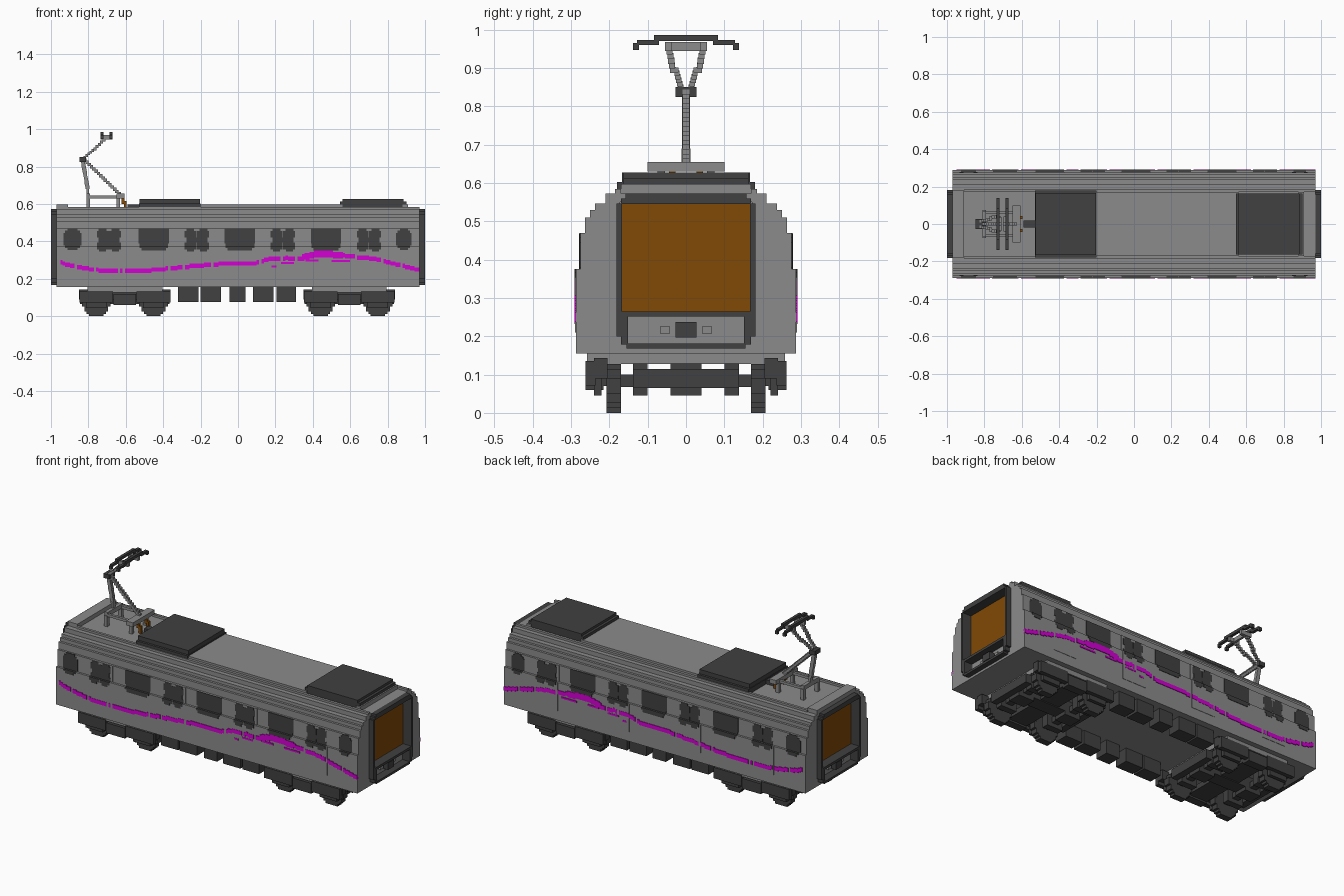
import bpy, bmesh, math

V = 0.0128  # block size used for all stepped shapes


def material(name, rgb):
    m = bpy.data.materials.new(name)
    m.diffuse_color = (*rgb, 1)
    return m


GREY = material("body_grey", (0.26, 0.26, 0.26))
DARK = material("dark_grey", (0.052, 0.052, 0.052))
BROWN = material("door_brown", (0.22, 0.068, 0.002))
PINK = material("stripe_magenta", (0.66, 0.0, 0.66))


def mesh_object(name, bm, mat):
    bmesh.ops.recalc_face_normals(bm, faces=bm.faces)
    me = bpy.data.meshes.new(name)
    bm.to_mesh(me)
    bm.free()
    me.materials.append(mat)
    ob = bpy.data.objects.new(name, me)
    bpy.context.collection.objects.link(ob)
    return ob


def blocks(name, boxes, mat, mirror_x=False, mirror_y=False):
    """One object from boxes (x0, x1, y0, y1, z0, z1), optionally mirrored."""
    bm = bmesh.new()
    for x0, x1, y0, y1, z0, z1 in boxes:
        for sx in ((1, -1) if mirror_x else (1,)):
            for sy in ((1, -1) if mirror_y else (1,)):
                g = bmesh.ops.create_cube(bm, size=1)
                for v in g["verts"]:
                    v.co.x = sx * (x1 if v.co.x > 0 else x0)
                    v.co.y = sy * (y1 if v.co.y > 0 else y0)
                    v.co.z = z1 if v.co.z > 0 else z0
    return mesh_object(name, bm, mat)


def stair(a, b, h):
    """Small cubes of half size h stepping along a line from a to b."""
    n = max(1, math.ceil(max(abs(q - p) for p, q in zip(a, b)) / V))
    out = []
    for i in range(n + 1):
        x, y, z = (p + (q - p) * i / n for p, q in zip(a, b))
        out.append((x - h, x + h, y - h, y + h, z - h, z + h))
    return out


# --- Body shell: stepped cross-section run along x
STEPS = [(0.2875, 0.375), (0.2755, 0.47), (0.264, 0.51), (0.251, 0.53),
         (0.238, 0.547), (0.21, 0.573)]
half = [(STEPS[0][0], 0.155)]
for i, (w, z) in enumerate(STEPS):
    half.append((w, z))
    if i + 1 < len(STEPS):
        half.append((STEPS[i + 1][0], z))
outline = half + [(-y, z) for y, z in reversed(half)]
bm = bmesh.new()
face = bm.faces.new([bm.verts.new((-0.97, y, z)) for y, z in outline])
ext = bmesh.ops.extrude_face_region(bm, geom=[face])
bmesh.ops.translate(bm, vec=(1.94, 0, 0),
                    verts=[v for v in ext["geom"] if isinstance(v, bmesh.types.BMVert)])
shell = mesh_object("body_shell", bm, GREY)

# Recesses in both ends for the gangway door and the coupler
cutter = blocks("end_recess_cutter", [(0.938, 1.1, -0.172, 0.172, 0.26, 0.55),
                                      (0.952, 1.1, -0.152, 0.152, 0.18, 0.252)], GREY, True)
cutter.hide_render = True
cutter.hide_viewport = True
cut = shell.modifiers.new("end_recess", "BOOLEAN")
cut.operation = "DIFFERENCE"
cut.solver = "EXACT"
cut.object = cutter

# Raised roof panels and end rims
blocks("roof_panel", [(-0.2, 0.56, -0.17, 0.17, 0.57, 0.597),
                      (0.88, 0.908, -0.17, 0.17, 0.57, 0.597),
                      (-0.97, -0.908, -0.18, 0.18, 0.57, 0.597)], GREY)
blocks("roof_rail", [(-0.91, 0.97, 0.17, 0.185, 0.57, 0.585)], GREY, mirror_y=True)

# Roof air conditioners
blocks("air_conditioner", [(-0.53, -0.2, -0.18, 0.18, 0.573, 0.602),
                           (-0.527, -0.203, -0.167, 0.167, 0.602, 0.627),
                           (0.545, 0.9, -0.163, 0.163, 0.58, 0.613),
                           (0.56, 0.885, -0.163, 0.163, 0.613, 0.627)], DARK)


# --- Side details, plates that follow the stepped wall
def wall(x0, x1, z0, z1, t):
    out = []
    for lo, hi, w in ((0.155, 0.375, 0.2875), (0.375, 0.47, 0.2755)):
        a, b = max(z0, lo), min(z1, hi)
        if b > a:
            # The lower plate also covers the ledge where the wall steps in
            lift = t / 4 if b == 0.375 else 0
            out.append((x0, x1, w - 0.0125, w + t, a, b + lift))
    return out


doors, panes = [], []
for c in (-0.69, -0.22, 0.24, 0.70):
    doors += wall(c - 0.077, c + 0.077, 0.21, 0.47, 0.002)
    # Paired door windows with notched outlines
    for s in (-1, 1):
        for z0, z1, i, o in ((0.345, 0.358, 0.016, 0.054), (0.358, 0.395, 0.001, 0.065),
                             (0.395, 0.42, -0.001, 0.056), (0.42, 0.456, 0.001, 0.065),
                             (0.456, 0.468, 0.014, 0.056)):
            x = sorted((c + s * i, c + s * o))
            panes += wall(x[0], x[1], z0, z1, 0.0035)
# Saloon windows between the doors
for c in (-0.45, 0.01, 0.47):
    for z0, z1, w in ((0.35, 0.364, 0.066), (0.364, 0.388, 0.077),
                      (0.388, 0.47, 0.081)):
        panes += wall(c - w, c + w, z0, z1, 0.0028)
# Rounded end windows
for c, w in ((-0.885, 0.047), (0.887, 0.041)):
    for z0, z1, d in ((0.354, 0.366, 0.02), (0.366, 0.378, 0.008), (0.378, 0.446, 0),
                      (0.446, 0.458, 0.008), (0.458, 0.47, 0.02)):
        panes += wall(c - w + d, c + w - d, z0, z1, 0.0028)
blocks("side_door", doors, GREY, mirror_y=True)
blocks("side_window", panes, DARK, mirror_y=True)

# Wavy painted stripe, sampled column by column with small breaks
PATH = [(-0.95, 0.287), (-0.9, 0.268), (-0.8, 0.252), (-0.7, 0.24), (-0.5, 0.243),
        (-0.3, 0.262), (-0.1, 0.28), (0.1, 0.285), (0.16, 0.305), (0.25, 0.311),
        (0.31, 0.303), (0.38, 0.327), (0.45, 0.334), (0.55, 0.325), (0.7, 0.31),
        (0.8, 0.288), (0.9, 0.262), (0.965, 0.248)]
GAPS = [-0.865, -0.765, -0.64, -0.61, -0.37, -0.29, -0.14, 0.115, 0.235, 0.315,
        0.625, 0.775, 0.87]
stripe = []
for k in range(150):
    x = -0.95 + k * V
    for (xa, za), (xb, zb) in zip(PATH, PATH[1:]):
        if xa <= x < xb and all(abs(x + V / 2 - g) > V / 2 for g in GAPS):
            z = round((za + (zb - za) * (x - xa) / (xb - xa)) / 0.0064) * 0.0064
            t = 0.018 if 0.34 < x < 0.56 else 0.0118
            stripe += wall(x, x + V, z - t, z + t, 0.0035)
for x0, x1, z in ((0.18, 0.205, 0.265), (0.23, 0.3, 0.284), (0.36, 0.43, 0.297), (0.5, 0.6, 0.295)):
    stripe += wall(x0, x1, z - 0.005, z + 0.005, 0.0035)
blocks("side_stripe", stripe, PINK, mirror_y=True)

# --- Gangway ends: deep dark frame around the recessed door
blocks("gangway_frame", [(0.94, 1, 0.167, 0.181, 0.255, 0.547),
                         (0.968, 1, 0.167, 0.181, 0.2, 0.255),
                         (0.953, 1, 0.151, 0.17, 0.178, 0.255),
                         (0.968, 1, 0.15, 0.17, 0.545, 0.56)], DARK, True, True)
blocks("gangway_crossbar", [(0.94, 1, -0.168, 0.168, 0.545, 0.56),
                            (0.968, 1, -0.158, 0.158, 0.555, 0.573),
                            (0.94, 1, -0.17, 0.17, 0.251, 0.265),
                            (0.953, 1, -0.155, 0.155, 0.168, 0.181)], DARK, True)
blocks("gangway_door", [(0.936, 0.945, -0.17, 0.17, 0.26, 0.549)], BROWN, True)
blocks("coupler", [(0.945, 0.985, -0.028, 0.028, 0.197, 0.237)], DARK, True)
blocks("coupler_hose", [(0.945, 0.965, 0.042, 0.068, 0.207, 0.225)], GREY, True, True)

# --- Underfloor equipment boxes
blocks("underfloor_box", [(a, b, 0.17, 0.25, 0.077, 0.157) for a, b in
                          ((-0.32, -0.21), (-0.2, -0.09), (-0.045, 0.04),
                           (0.08, 0.19), (0.205, 0.31))], DARK, mirror_y=True)

# --- Bogies
frames, wheels, cross, pads = [], [], [], []
for c in (-0.605, 0.595):
    pads.append((c - 0.2, c + 0.2, -0.258, 0.258, 0.128, 0.157))
    frames += [(c - 0.245, c + 0.245, 0.205, 0.24, 0.09, 0.143),
               (c - 0.06, c + 0.06, 0.215, 0.262, 0.06, 0.12)]
    cross += [(c - 0.06, c + 0.06, -0.22, 0.22, 0.07, 0.1),
              (c - 0.24, c + 0.24, -0.04, 0.04, 0.065, 0.115),
              (c - 0.24, c - 0.2, -0.138, 0.138, 0.065, 0.115),
              (c + 0.2, c + 0.24, -0.138, 0.138, 0.065, 0.115)]
    for s in (-1, 1):
        a = c + s * 0.153
        frames += [(a - 0.09, a + 0.09, 0.236, 0.262, 0.072, 0.135),
                   (a - 0.055, a + 0.055, 0.22, 0.24, 0.045, 0.09)]
        # Motors, gearbox and axle
        cross += [(a - 0.02, a + 0.02, -0.2, 0.2, 0.068, 0.1),
                  (a - 0.05, a + 0.05, -0.04, 0.04, 0.045, 0.13),
                  (a - 0.05, a + 0.05, 0.1, 0.138, 0.045, 0.13),
                  (a - 0.05, a + 0.05, -0.138, -0.1, 0.045, 0.13)]
        # Stepped round wheels
        for i in range(11):
            z = i * V
            w = math.sqrt(max(0, 0.074 ** 2 - (z + V / 2 - 0.0704) ** 2))
            w = max(0.032, round(w / V) * V)
            wheels.append((a - w, a + w, 0.17, 0.208, z, z + V))
blocks("bogie_mount", pads, GREY)
blocks("bogie_side_frame", frames, DARK, mirror_y=True)
blocks("bogie_axles", cross, DARK)
blocks("bogie_wheels", wheels, DARK, mirror_y=True)

# --- Pantograph: base, stepped arms and contact head
blocks("pantograph_base", [(-0.81, -0.61, 0.055, 0.07, 0.63, 0.645),
                           (-0.81, -0.79, 0.055, 0.075, 0.57, 0.635),
                           (-0.65, -0.63, 0.055, 0.075, 0.57, 0.635)], GREY, mirror_y=True)
blocks("pantograph_crossbeam", [(-0.81, -0.79, -0.07, 0.07, 0.63, 0.655),
                                (-0.65, -0.606, -0.1, 0.1, 0.63, 0.655)], GREY)
blocks("insulator", [(-0.622, -0.607, 0.028, 0.044, 0.6, 0.632),
                     (-0.61, -0.595, 0.028, 0.044, 0.572, 0.615)], BROWN, mirror_y=True)
blocks("pantograph_pivot", [(-0.59, -0.53, -0.02, 0.02, 0.573, 0.597)], DARK)
blocks("lower_arm", stair((-0.635, 0, 0.655), (-0.82, 0, 0.835), 0.009)
       + [(-0.81, -0.796, -0.012, 0.012, 0.645, 0.69)]
       + stair((-0.805, 0, 0.69), (-0.83, 0, 0.83), 0.01), GREY)
blocks("arm_knee", [(-0.848, -0.812, -0.027, 0.027, 0.825, 0.85)], DARK)
blocks("upper_arm", stair((-0.82, 0.014, 0.85), (-0.765, 0.026, 0.895), 0.007)
       + stair((-0.765, 0.034, 0.895), (-0.705, 0.045, 0.955), 0.008), GREY, mirror_y=True)
blocks("head_frame", [(-0.735, -0.67, 0.038, 0.055, 0.945, 0.968)], GREY, mirror_y=True)
blocks("head_crossbar", [(-0.71, -0.697, -0.055, 0.055, 0.945, 0.968)], GREY)
blocks("contact_strips", [b for x in (-0.727, -0.678) for b in (
    (x - 0.008, x + 0.008, -0.001, 0.083, 0.97, 0.986),
    (x - 0.008, x + 0.008, 0.07, 0.128, 0.96, 0.973),
    (x - 0.008, x + 0.008, 0.123, 0.138, 0.947, 0.966))], DARK, mirror_y=True)
